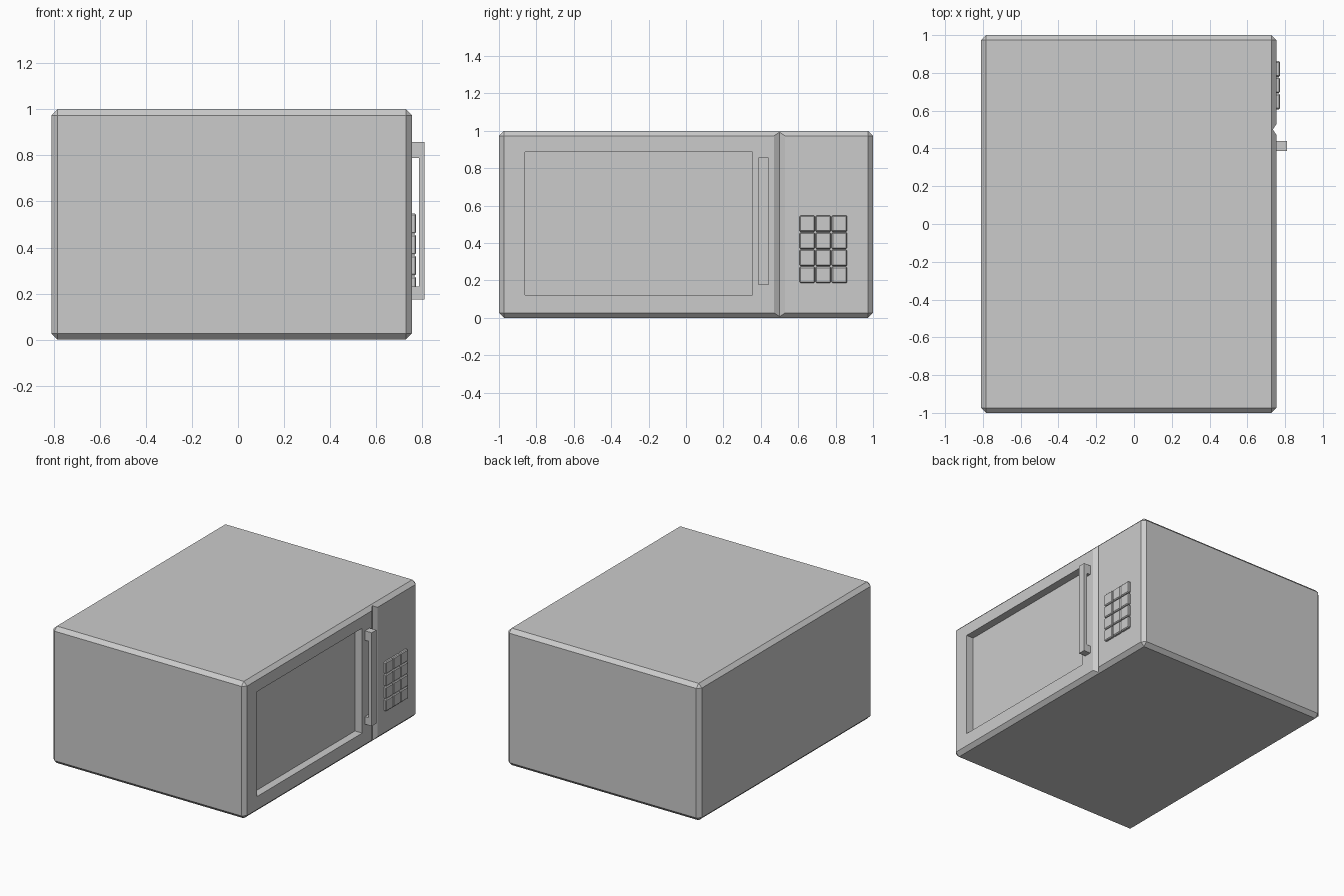
import bpy, bmesh

if "Cube" in bpy.data.objects:
    bpy.data.objects.remove(bpy.data.objects["Cube"])


def finish(name, bm):
    bmesh.ops.recalc_face_normals(bm, faces=bm.faces)
    mesh = bpy.data.meshes.new(name)
    bm.to_mesh(mesh)
    bm.free()
    obj = bpy.data.objects.new(name, mesh)
    bpy.context.collection.objects.link(obj)
    return obj


def box(name, lo, hi, bevel=0.0):
    bm = bmesh.new()
    bmesh.ops.create_cube(bm, size=1)
    for v in bm.verts:
        v.co = [(a + b) / 2 + c * (b - a) for a, b, c in zip(lo, hi, v.co)]
    if bevel:
        bmesh.ops.bevel(bm, geom=bm.edges[:], offset=bevel, segments=1,
                        profile=0.5, affect='EDGES')
    return finish(name, bm)


def prism(name, points, offset):
    bm = bmesh.new()
    face = bm.faces.new([bm.verts.new(p) for p in points])
    ext = bmesh.ops.extrude_face_region(bm, geom=[face])
    verts = [g for g in ext["geom"] if isinstance(g, bmesh.types.BMVert)]
    bmesh.ops.translate(bm, vec=offset, verts=verts)
    return finish(name, bm)


def cut(obj, cutter):
    cutter.hide_render = True
    mod = obj.modifiers.new("cut", 'BOOLEAN')
    mod.operation = 'DIFFERENCE'
    mod.solver = 'EXACT'
    mod.object = cutter
    bpy.context.view_layer.objects.active = obj
    bpy.ops.object.modifier_apply(modifier=mod.name)
    bpy.data.objects.remove(cutter)


FACE = 0.755  # x of the door face

# Chamfered casing
casing = box("casing", (-0.81, -1, 0), (FACE, 1, 1), 0.027)

# Recessed door window
cut(casing, box("window_cutter", (FACE - 0.058, -0.86, 0.122), (0.9, 0.355, 0.888)))

# V-shaped seam between door and control panel
cut(casing, prism("seam_cutter",
                  [(FACE - 0.02, 0.5, -0.1), (FACE + 0.02, 0.44, -0.1),
                   (FACE + 0.02, 0.56, -0.1)], (0, 0, 1.2)))

# Door handle: a bracket profile in xz, extruded along y
profile = [(FACE - 0.005, 0.175), (0.81, 0.175), (0.81, 0.857), (FACE - 0.005, 0.857),
           (FACE - 0.005, 0.788), (0.785, 0.788), (0.785, 0.23), (FACE - 0.005, 0.23)]
prism("door_handle", [(x, 0.387, z) for x, z in profile], (0, 0.053, 0))

# Keypad buttons, 3 columns by 4 rows
for row in range(4):
    for col in range(3):
        y = 0.607 + col * 0.086
        z = 0.187 + row * 0.091
        box(f"button_{row}_{col}", (FACE - 0.01, y, z),
            (FACE + 0.018, y + 0.083, z + 0.087), 0.006)
